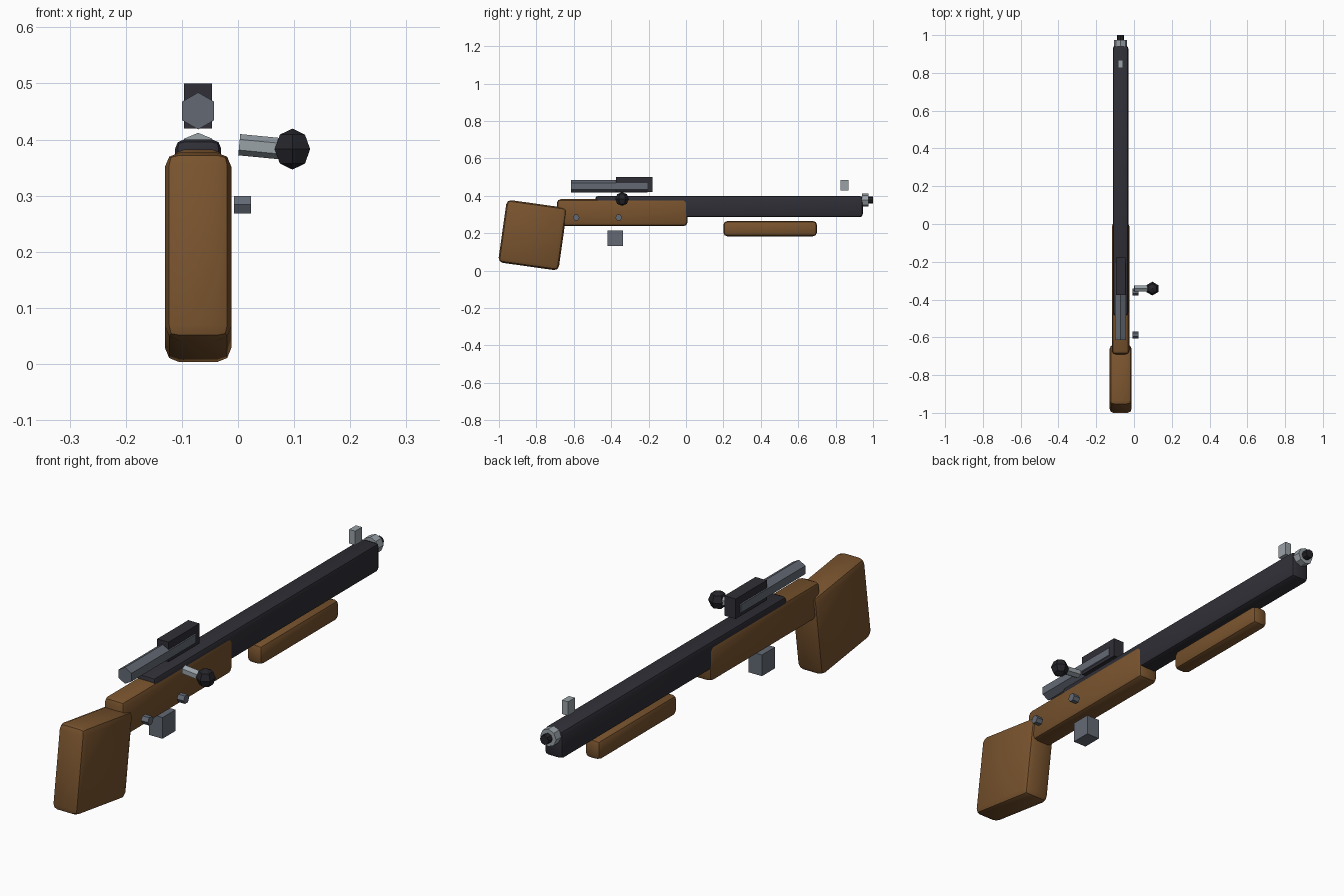
import bpy
from math import radians

cube = bpy.data.objects.get("Cube")
if cube:
    bpy.data.objects.remove(cube, do_unlink=True)

CX = -0.071  # centre line of the rifle


def material(name, rgb):
    m = bpy.data.materials.new(name)
    m.use_nodes = True
    m.diffuse_color = (*rgb, 1)
    m.node_tree.nodes["Principled BSDF"].inputs["Base Color"].default_value = (*rgb, 1)
    return m


wood = material("brown wood", (0.19, 0.087, 0.027))
dark = material("dark steel", (0.028, 0.028, 0.037))
black = material("black", (0.018, 0.018, 0.023))
grey = material("grey steel", (0.125, 0.142, 0.175))
light = material("light steel", (0.32, 0.36, 0.39))


def finish(name, mat):
    ob = bpy.context.object
    ob.name = ob.data.name = name
    ob.data.materials.append(mat)
    return ob


def box(name, mat, width, y, z, bevel=0, segments=2, tilt=0):
    """Box on the centre line from its y and z ranges, edges optionally rounded."""
    bpy.ops.mesh.primitive_cube_add(size=1, location=(CX, sum(y) / 2, sum(z) / 2))
    ob = finish(name, mat)
    ob.scale = (width, y[1] - y[0], z[1] - z[0])
    bpy.ops.object.transform_apply(location=False, rotation=False, scale=True)
    ob.rotation_euler.x = radians(tilt)
    if bevel:
        mod = ob.modifiers.new("rounded edges", "BEVEL")
        mod.width, mod.segments = bevel, segments
        bpy.ops.object.modifier_apply(modifier=mod.name)
        bpy.ops.object.shade_smooth_by_angle(angle=radians(40))
    return ob


def rod(name, mat, sides, radius, length, centre, rotation):
    bpy.ops.mesh.primitive_cylinder_add(
        vertices=sides, radius=radius, depth=length, location=centre,
        rotation=[radians(a) for a in rotation])
    return finish(name, mat)


def rod_y(name, mat, sides, radius, y, z):
    return rod(name, mat, sides, radius, y[1] - y[0], (CX, sum(y) / 2, z), (-90, 0, 0))


# Wooden parts
box("butt_stock", wood, 0.118, (-0.983, -0.657), (0.021, 0.359), 0.025, tilt=-8)
box("receiver_body", wood, 0.092, (-0.69, 0.008), (0.238, 0.382), 0.02)
box("fore_grip", wood, 0.07, (0.20, 0.70), (0.184, 0.265), 0.02)

# Barrel and muzzle
box("barrel", dark, 0.082, (-0.485, 0.945), (0.286, 0.40), 0.016)
rod_y("muzzle_ring", light, 8, 0.035, (0.94, 0.975), 0.377)
rod_y("muzzle_tip", black, 8, 0.019, (0.97, 1.0), 0.377)
box("front_sight", light, 0.027, (0.825, 0.868), (0.428, 0.484))

# Scope
rod_y("scope_tube", grey, 6, 0.033, (-0.615, -0.205), 0.451)
box("scope_housing", dark, 0.05, (-0.375, -0.178), (0.42, 0.50))

# Magazine
box("magazine", grey, 0.06, (-0.42, -0.337), (0.131, 0.216))

# Bolt handle and knob
rod("bolt_handle", light, 6, 0.019, 0.09, (0.047, -0.342, 0.3865), (95.5, 0, 90))
bpy.ops.mesh.primitive_uv_sphere_add(
    segments=6, ring_count=4, radius=0.0365, location=(0.097, -0.342, 0.383))
finish("bolt_knob", black)

# Side screws
for label, y in (("rear", -0.587), ("front", -0.36)):
    rod(label + "_screw", grey, 6, 0.018, 0.03, (0.008, y, 0.284), (0, 90, 0))
